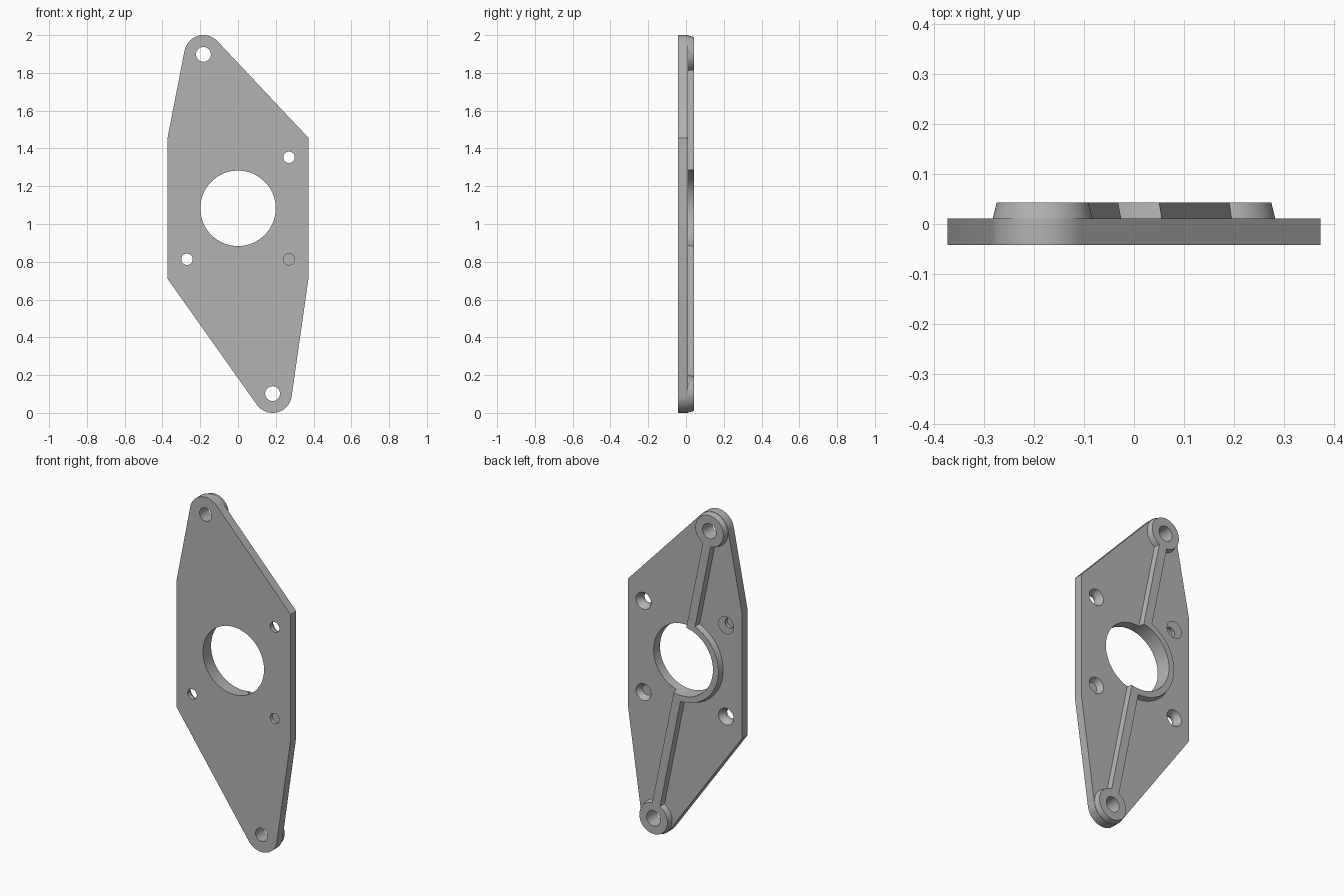
import bpy, bmesh, math
from mathutils import Matrix, Vector

cube = bpy.data.objects.get("Cube")
if cube:
    bpy.data.objects.remove(cube, do_unlink=True)

FRONT, FACE, BACK = -0.042, 0.011, 0.043   # plate front, plate back, top of raised parts
TOP, BOTTOM = Vector((-0.183, 1.898)), Vector((0.183, 0.102))
END_R = 0.102
CENTRE = Vector((0, 1.083))
AXIS = TOP - BOTTOM
TILT = Matrix.Rotation(math.atan2(AXIS.x, AXIS.y), 4, 'Y')

grey = bpy.data.materials.new("matte grey")
grey.use_nodes = True
grey.diffuse_color = (0.45, 0.45, 0.45, 1)
grey.node_tree.nodes["Principled BSDF"].inputs["Base Color"].default_value = grey.diffuse_color


def add(name, bm):
    bmesh.ops.recalc_face_normals(bm, faces=bm.faces)
    mesh = bpy.data.meshes.new(name)
    bm.to_mesh(mesh)
    bm.free()
    mesh.materials.append(grey)
    ob = bpy.data.objects.new(name, mesh)
    bpy.context.collection.objects.link(ob)
    return ob


def disc(name, at, r_front, r_back, y0, y1, sides=64):
    """Round or tapered solid whose axis runs from front to back."""
    bm = bmesh.new()
    place = Matrix.Translation((at[0], (y0 + y1) / 2, at[1])) @ Matrix.Rotation(-math.pi / 2, 4, 'X')
    bmesh.ops.create_cone(bm, cap_ends=True, segments=sides, radius1=r_front,
                          radius2=r_back, depth=y1 - y0, matrix=place)
    return add(name, bm)


def bar(name, at, x0, x1, y0, y1, length, draft=0):
    """Bar along the line between the bosses, narrower towards the back."""
    bm = bmesh.new()
    bmesh.ops.create_cube(bm, size=1)
    for v in bm.verts:
        inset = draft if v.co.y > 0 else 0
        v.co.x = x1 - inset if v.co.x > 0 else x0 + inset
        v.co.y = y1 if v.co.y > 0 else y0
        v.co.z *= length
    bm.transform(Matrix.Translation((at[0], 0, at[1])) @ TILT)
    return add(name, bm)


def combine(target, tool, operation):
    mod = target.modifiers.new("combine", 'BOOLEAN')
    mod.operation, mod.solver, mod.object = operation, 'EXACT', tool
    graph = bpy.context.evaluated_depsgraph_get()
    mesh = bpy.data.meshes.new_from_object(target.evaluated_get(graph))
    target.modifiers.clear()
    target.data = mesh
    bpy.data.objects.remove(tool, do_unlink=True)


def rounded_end(centre, first, last, steps=24):
    """Arc tangent to the straight edges from two corners."""
    def tangent(corner, side):
        d = Vector(corner) - centre
        return math.atan2(d.y, d.x) + side * math.acos(END_R / d.length)
    a, b = tangent(first, 1), tangent(last, -1)
    span = (b - a) % (2 * math.pi)
    return [centre + END_R * Vector((math.cos(a + span * i / steps), math.sin(a + span * i / steps)))
            for i in range(steps + 1)]


# Plate outline, counter-clockwise seen from the front
W, HIGH, LOW = 0.373, 1.456, 0.71
outline = [(W, LOW), (W, HIGH)] + rounded_end(TOP, (W, HIGH), (-W, HIGH))
outline += [(-W, HIGH), (-W, LOW)] + rounded_end(BOTTOM, (-W, LOW), (W, LOW))
bm = bmesh.new()
face = bm.faces.new([bm.verts.new((x, FRONT, z)) for x, z in outline])
made = bmesh.ops.extrude_face_region(bm, geom=[face])["geom"]
bmesh.ops.translate(bm, vec=(0, FACE - FRONT, 0),
                    verts=[g for g in made if isinstance(g, bmesh.types.BMVert)])
body = add("mounting_plate", bm)

# Half ring on one side of the rib line
ring = disc("half_ring", CENTRE, 0.254, 0.242, 0, BACK)
combine(ring, bar("ring_trim", CENTRE, -0.005 + 0.01, 1, -1, 1, 2), 'DIFFERENCE')
combine(body, ring, 'UNION')

# Drafted rib and end bosses
combine(body, bar("rib", (TOP + BOTTOM) / 2, -0.034, 0.034, 0, BACK, AXIS.length, 0.008), 'UNION')
for end in (TOP, BOTTOM):
    combine(body, disc("boss", end, END_R - 0.001, END_R - 0.01, 0.006, BACK), 'UNION')

# Centre opening and pivot holes
combine(body, disc("opening", CENTRE, 0.198, 0.208, FRONT - 0.02, BACK + 0.02, 96), 'DIFFERENCE')
for end in (TOP, BOTTOM):
    combine(body, disc("pivot_hole", end, 0.038, 0.046, FRONT - 0.02, BACK + 0.02, 32), 'DIFFERENCE')

# Countersunk screw holes
for x in (-0.27, 0.27):
    for z in (0.813, 1.353):
        combine(body, disc("screw_hole", (x, z), 0.03, 0.03, -0.1, 0.1, 32), 'DIFFERENCE')
        combine(body, disc("countersink", (x, z), 0.03, 0.054, -0.022, FACE + 0.008, 32), 'DIFFERENCE')

# Shading
bpy.context.view_layer.objects.active = body
body.select_set(True)
bpy.ops.object.shade_smooth_by_angle(angle=math.radians(30))
